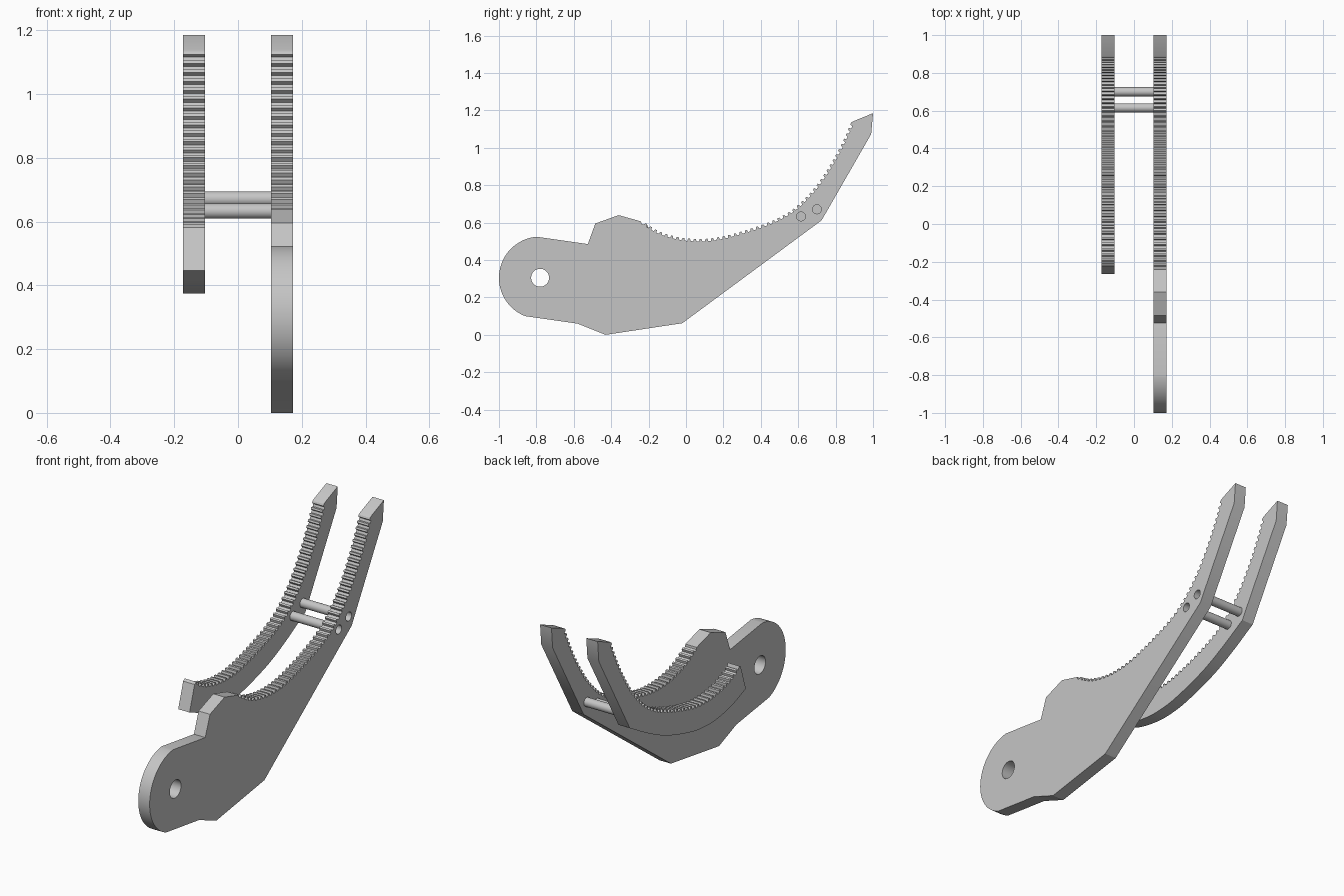
import bpy
import bmesh
from math import sin, cos, radians, pi
from mathutils import Vector, Matrix

cube = bpy.data.objects.get("Cube")
if cube:
    bpy.data.objects.remove(cube, do_unlink=True)

grey = bpy.data.materials.new("plain grey")
grey.use_nodes = True
grey.diffuse_color = (0.56, 0.56, 0.56, 1)
grey.node_tree.nodes["Principled BSDF"].inputs["Base Color"].default_value = grey.diffuse_color

INNER, OUTER = 0.104, 0.172      # plate faces, measured from the middle
PIN_RADIUS = 0.024
PINS = [(0.615, 0.633), (0.70, 0.671)]
BORE = (-0.78, 0.305)


def arc(centre, radius, start, end, steps):
    """Points on an arc, angles in degrees."""
    angles = [radians(start + (end - start) * i / steps) for i in range(steps + 1)]
    return [Vector((centre[0] + radius * cos(a), centre[1] + radius * sin(a))) for a in angles]


def circle(centre, radius):
    return arc(centre, radius, 0, 360, 32)[:-1]


def smooth_path(points, steps=12):
    """Smooth curve through the points."""
    p = [Vector(q) for q in points]
    p = [2 * p[0] - p[1]] + p + [2 * p[-1] - p[-2]]
    out = []
    for a, b, c, d in zip(p, p[1:], p[2:], p[3:]):
        for i in range(steps):
            t = i / steps
            out.append(0.5 * (2 * b + (c - a) * t + (2 * a - 5 * b + 4 * c - d) * t ** 2
                              + (3 * b - a - 3 * c + d) * t ** 3))
    return out + [p[-2]]


def toothed(path, count=46, depth=0.013):
    """Cut evenly spaced teeth along a path."""
    lengths = [0.0]
    for a, b in zip(path, path[1:]):
        lengths.append(lengths[-1] + (b - a).length)
    out = []
    k = 0
    for i in range(count):
        for offset, side in ((0.0, -1), (0.42, -1), (0.55, 1), (0.87, 1)):
            s = (i + offset) / count * lengths[-1]
            while lengths[k + 1] < s:
                k += 1
            step = (path[k + 1] - path[k]).normalized()
            spot = path[k] + step * (s - lengths[k])
            out.append(spot + Vector((-step.y, step.x)) * side * depth / 2)
    return out


def finish(obj):
    obj.data.materials.clear()
    obj.data.materials.append(grey)
    bpy.ops.object.select_all(action='DESELECT')
    obj.select_set(True)
    bpy.context.view_layer.objects.active = obj
    bpy.ops.object.shade_smooth_by_angle(angle=radians(25))


def plate(name, outline, holes, x_low, x_high):
    """Side profile with holes, extruded across x."""
    curve = bpy.data.curves.new(name, 'CURVE')
    curve.dimensions = '2D'
    curve.fill_mode = 'BOTH'
    curve.extrude = (x_high - x_low) / 2
    for loop in [outline] + holes:
        spline = curve.splines.new('POLY')
        spline.points.add(len(loop) - 1)
        for point, co in zip(spline.points, loop):
            point.co = (co[0], co[1], 0, 1)
        spline.use_cyclic_u = True
    source = bpy.data.objects.new(name + " profile", curve)
    bpy.context.collection.objects.link(source)
    bpy.context.view_layer.update()
    evaluated = source.evaluated_get(bpy.context.evaluated_depsgraph_get())
    bm = bmesh.new()
    bm.from_mesh(evaluated.to_mesh())
    evaluated.to_mesh_clear()
    bpy.data.objects.remove(source, do_unlink=True)
    # Stand the profile up: its width runs along y, its height along z
    upright = Matrix(((0, 0, 1, (x_low + x_high) / 2), (1, 0, 0, 0), (0, 1, 0, 0), (0, 0, 0, 1)))
    bm.transform(upright)
    bmesh.ops.remove_doubles(bm, verts=bm.verts, dist=0.0001)
    bmesh.ops.recalc_face_normals(bm, faces=bm.faces)
    mesh = bpy.data.meshes.new(name)
    bm.to_mesh(mesh)
    bm.free()
    obj = bpy.data.objects.new(name, mesh)
    bpy.context.collection.objects.link(obj)
    finish(obj)


# Shared toothed upper edge and pointed tip
teeth = toothed(smooth_path([
    (-0.235, 0.60), (-0.14, 0.545), (-0.03, 0.514), (0.075, 0.506), (0.18, 0.516),
    (0.315, 0.551), (0.45, 0.598), (0.555, 0.652), (0.64, 0.724), (0.715, 0.812),
    (0.795, 0.937), (0.85, 1.044), (0.89, 1.135)]))
tip = [(0.89, 1.14), (1.0, 1.185), (0.99, 1.073), (0.725, 0.612)]

# Large lever plate with rounded pivot end
pivot_end = arc(BORE, 0.22, 249, 95, 40)
lever = (pivot_end + [(-0.525, 0.485), (-0.485, 0.595), (-0.36, 0.64), (-0.24, 0.606)]
         + teeth + tip + [(-0.02, 0.062), (-0.43, 0.0), (-0.58, 0.06)])
plate("lever_plate", lever, [circle(BORE, 0.048)] + [circle(c, PIN_RADIUS) for c in PINS],
      INNER, OUTER)

# Short jaw arm with a curved underside
underside = smooth_path([(0.725, 0.612), (0.56, 0.52), (0.4, 0.448), (0.2, 0.391),
                         (0.07, 0.375), (-0.03, 0.379), (-0.15, 0.403), (-0.265, 0.447)], 6)
jaw = ([(-0.222, 0.582)] + [p for p in teeth if p.x > -0.21] + tip[:-1] + underside)
plate("jaw_arm", jaw, [], -OUTER, -INNER)

# Cross pins joining the two plates
for number, (y, z) in enumerate(PINS, 1):
    bpy.ops.mesh.primitive_cylinder_add(vertices=32, radius=PIN_RADIUS, depth=2 * INNER,
                                        location=(0, y, z), rotation=(0, pi / 2, 0))
    pin = bpy.context.object
    pin.name = f"cross_pin_{number}"
    finish(pin)
